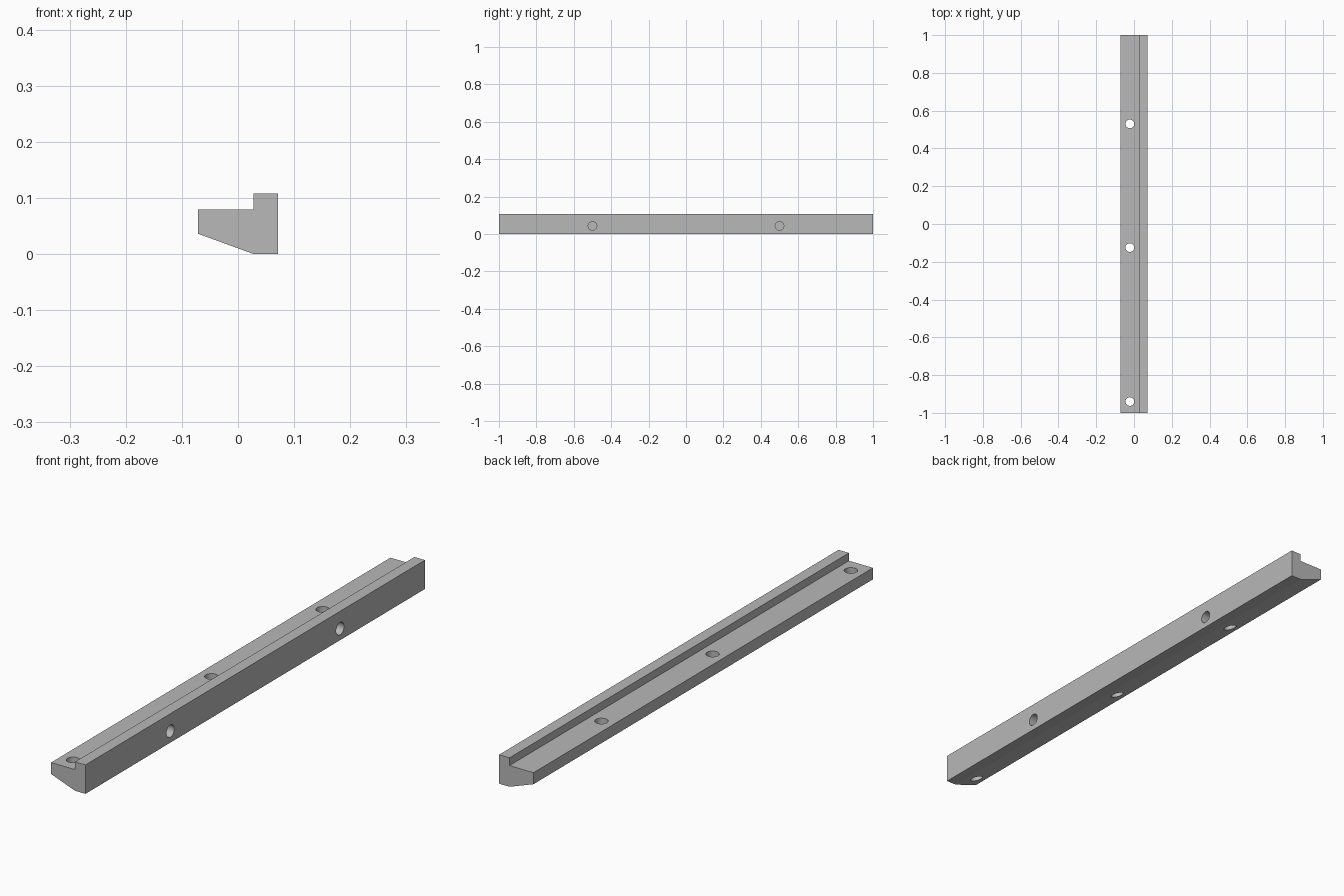
import bpy, bmesh
from math import pi
from mathutils import Matrix, Vector

cube = bpy.data.objects.get("Cube")
if cube:
    bpy.data.objects.remove(cube, do_unlink=True)

grey = bpy.data.materials.new("plain grey")
grey.use_nodes = True
colour = (0.48, 0.48, 0.48, 1)
grey.diffuse_color = colour
grey.node_tree.nodes["Principled BSDF"].inputs["Base Color"].default_value = colour


def make_object(name, bm):
    bmesh.ops.recalc_face_normals(bm, faces=bm.faces)
    mesh = bpy.data.meshes.new(name)
    bm.to_mesh(mesh)
    bm.free()
    mesh.materials.append(grey)
    obj = bpy.data.objects.new(name, mesh)
    bpy.context.collection.objects.link(obj)
    return obj


# Rail: stepped profile with a sloping underside, extruded along y
profile = [(-0.071, 0.036), (0.028, 0), (0.071, 0),
           (0.071, 0.108), (0.028, 0.108), (0.028, 0.079), (-0.071, 0.079)]
bm = bmesh.new()
face = bm.faces.new([bm.verts.new((x, -1, z)) for x, z in profile])
ends = bmesh.ops.extrude_face_region(bm, geom=[face])["geom"]
bmesh.ops.translate(bm, vec=(0, 2, 0),
                    verts=[v for v in ends if isinstance(v, bmesh.types.BMVert)])
rail = make_object("rail", bm)

# Hole cutters: three vertical through holes, two blind holes in the tall side
bm = bmesh.new()


def add_hole(centre, depth, turn):
    bmesh.ops.create_cone(bm, cap_ends=True, segments=32, radius1=0.023,
                          radius2=0.023, depth=depth,
                          matrix=Matrix.Translation(Vector(centre)) @ turn)


for y in (-0.94, -0.125, 0.53):
    add_hole((-0.022, y, 0.05), 0.2, Matrix.Identity(4))
for y in (-0.5, 0.5):
    add_hole((0.06, y, 0.043), 0.1, Matrix.Rotation(pi / 2, 4, "Y"))
cutter = make_object("hole_cutters", bm)
cutter.hide_render = True

# Cut the holes, then remove the cutter
cut = rail.modifiers.new("holes", "BOOLEAN")
cut.object = cutter
cut.solver = "EXACT"
cut.use_self = True
bpy.context.view_layer.objects.active = rail
rail.select_set(True)
bpy.ops.object.modifier_apply(modifier=cut.name)
bpy.data.objects.remove(cutter, do_unlink=True)
bpy.ops.object.shade_smooth_by_angle(angle=pi / 12)
